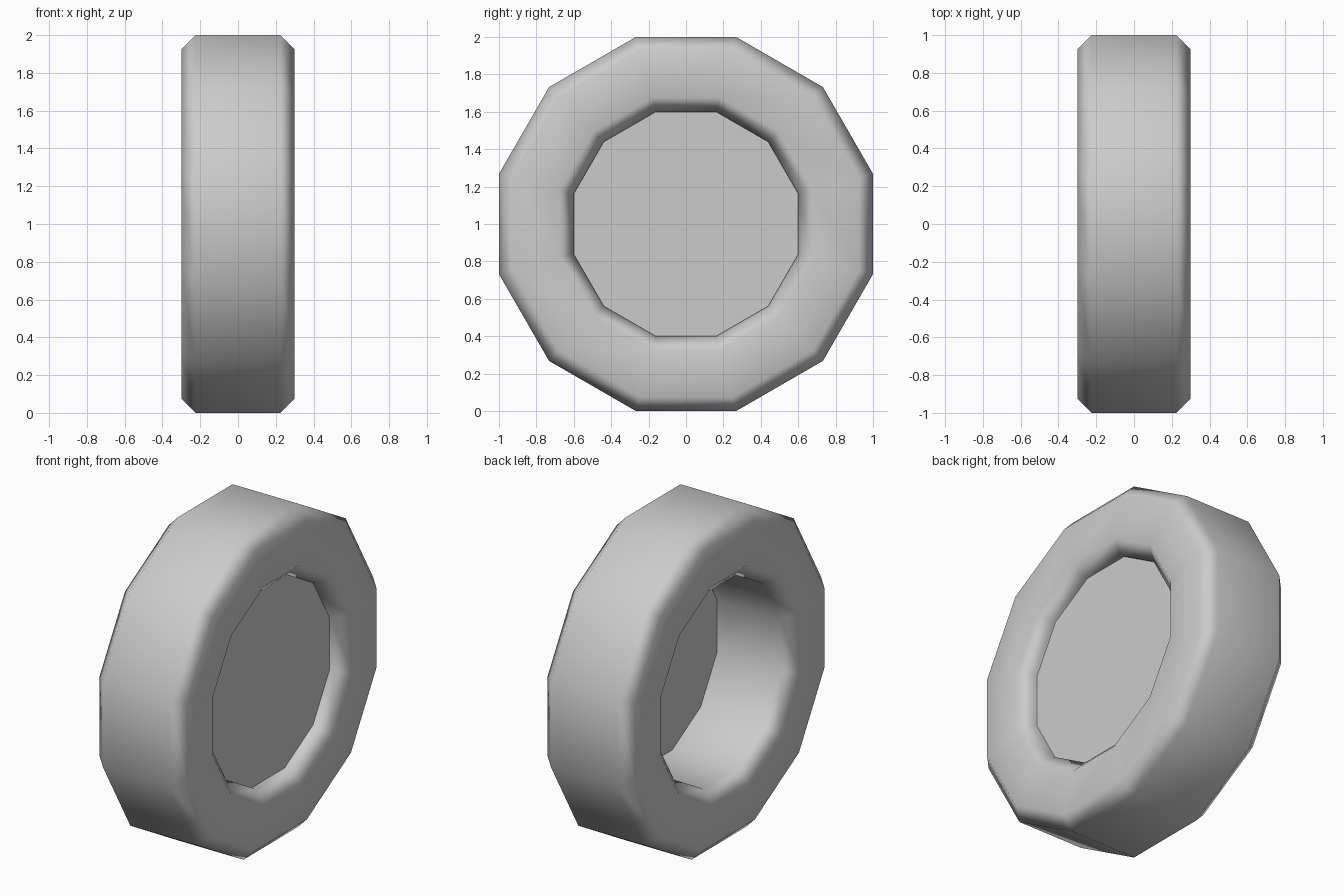
import bpy, bmesh, math

if "Cube" in bpy.data.objects:
    bpy.data.objects.remove(bpy.data.objects["Cube"])

SIDES = 12
K = 1 / math.cos(math.pi / SIDES)  # flat-to-flat radius -> corner radius


def ring_points(bm, x, r):
    """One 12-sided loop around the x axis, flat side down, centred at z = 1."""
    pts = []
    for i in range(SIDES):
        a = 2 * math.pi * (i + 0.5) / SIDES
        pts.append(bm.verts.new((x, r * K * math.cos(a), 1 + r * K * math.sin(a))))
    return pts


def make_object(name, bm, fix_normals=True):
    if fix_normals:
        bmesh.ops.recalc_face_normals(bm, faces=bm.faces[:])
    me = bpy.data.meshes.new(name)
    bm.to_mesh(me)
    bm.free()
    ob = bpy.data.objects.new(name, me)
    bpy.context.collection.objects.link(ob)
    return ob


# Tyre: chamfered rectangular section carried round twelve sides
profile = [(-0.225, 1.0), (0.225, 1.0), (0.3, 0.925), (0.3, 0.675),
           (0.225, 0.6), (-0.225, 0.6), (-0.3, 0.675), (-0.3, 0.925)]
bm = bmesh.new()
loops = [ring_points(bm, x, r) for x, r in profile]
for j, cur in enumerate(loops):
    nxt = loops[(j + 1) % len(loops)]
    for i in range(SIDES):
        k = (i + 1) % SIDES
        bm.faces.new((cur[i], cur[k], nxt[k], nxt[i]))
for f in bm.faces:
    f.smooth = True
tyre = make_object("tyre", bm)
tyre.modifiers.new("even_shading", 'WEIGHTED_NORMAL')

# Hub: single flat disc set just inside the right-hand opening
bm = bmesh.new()
bm.faces.new(ring_points(bm, 0.207, 0.6))
make_object("hub_disc", bm, False)
